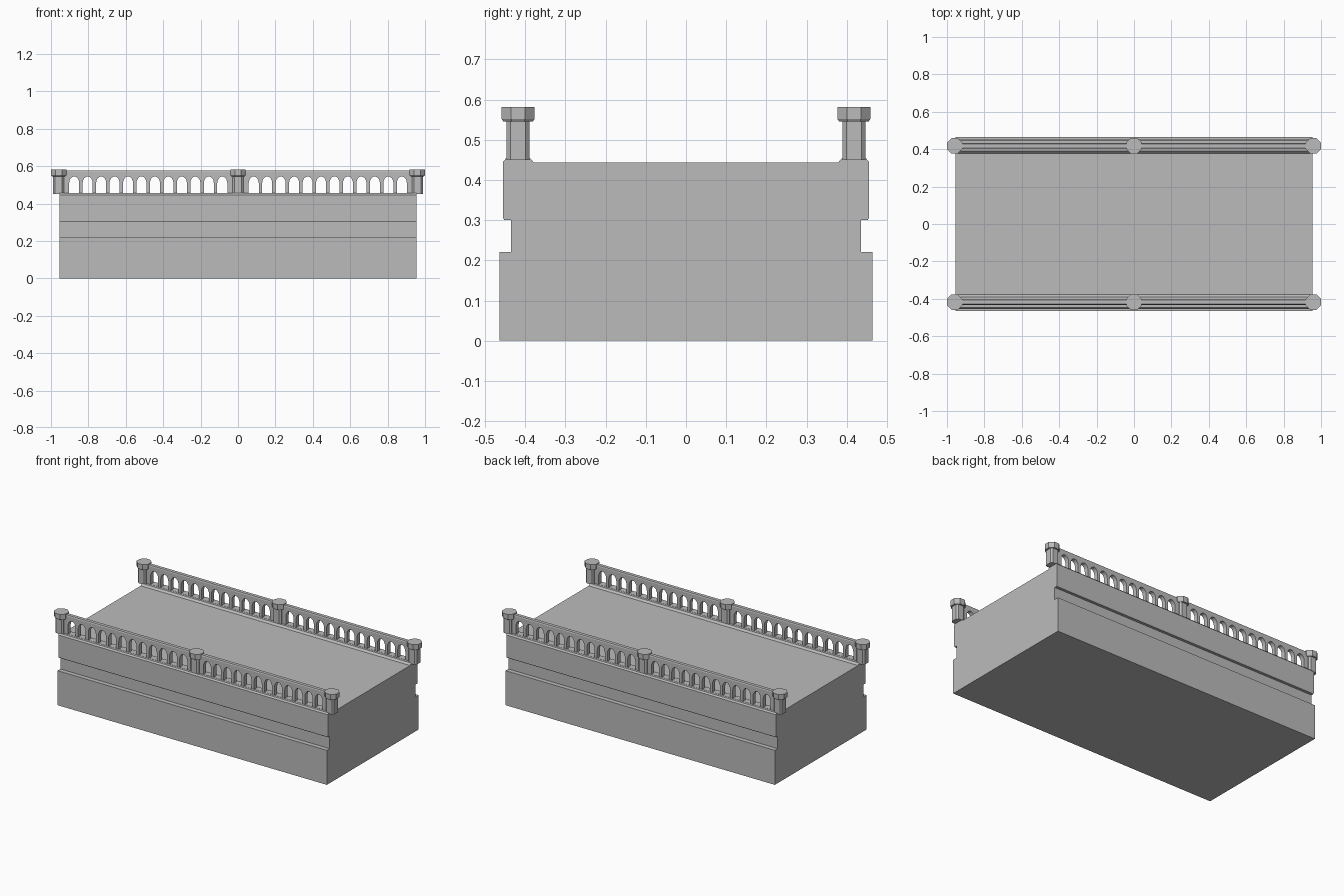
import bpy
import bmesh
import math

cube = bpy.data.objects.get("Cube")
if cube:
    bpy.data.objects.remove(cube, do_unlink=True)

stone = bpy.data.materials.new("grey_stone")
stone.use_nodes = True
GREY = (0.5, 0.5, 0.5, 1)
stone.diffuse_color = GREY
stone.node_tree.nodes["Principled BSDF"].inputs["Base Color"].default_value = GREY

HALF = 0.955      # half length of the deck
RAIL_Y = 0.418    # parapet centre line


def add_object(name, mesh):
    mesh.materials.clear()
    mesh.materials.append(stone)
    obj = bpy.data.objects.new(name, mesh)
    bpy.context.collection.objects.link(obj)
    return obj


def loft(name, rings):
    """Join equal-sized point rings into a closed solid."""
    bm = bmesh.new()
    loops = [[bm.verts.new(p) for p in ring] for ring in rings]
    bm.faces.new(loops[0])
    bm.faces.new(loops[-1])
    for a, b in zip(loops, loops[1:]):
        for i in range(len(a)):
            j = (i + 1) % len(a)
            bm.faces.new((a[i], a[j], b[j], b[i]))
    bmesh.ops.recalc_face_normals(bm, faces=bm.faces[:])
    mesh = bpy.data.meshes.new(name)
    bm.to_mesh(mesh)
    bm.free()
    return add_object(name, mesh)


def prism(name, profile, x0, x1):
    """Extrude a (y, z) profile along x."""
    return loft(name, [[(x, y, z) for y, z in profile] for x in (x0, x1)])


def post(name, x, y):
    """Eight-sided post; each section is half width, half flat, height."""
    sections = [(0.029, 0.019, 0.45), (0.029, 0.019, 0.545),
                (0.037, 0.016, 0.546), (0.041, 0.017, 0.552),
                (0.041, 0.017, 0.582)]
    rings = []
    for r, f, z in sections:
        outline = [(r, -f), (r, f), (f, r), (-f, r),
                   (-r, f), (-r, -f), (-f, -r), (f, -r)]
        rings.append([(x + u, y + v, z) for u, v in outline])
    loft(name, rings)


def arch_outline(cx):
    """Round-headed opening with a slightly pointed crown."""
    w, bottom, spring, rise = 0.027, 0.456, 0.508, 0.037
    pts = [(cx - w, bottom), (cx + w, bottom)]
    for i in range(9):
        a = math.pi * i / 8
        pts.append((cx + w * math.cos(a), spring + rise * math.sin(a)))
    return pts


def arcade(name, x0, x1, y):
    """Pierced parapet panel, filled from a flat curve with holes."""
    curve = bpy.data.curves.new(name + "_outline", 'CURVE')
    curve.dimensions = '2D'
    curve.fill_mode = 'BOTH'
    curve.extrude = 0.014
    middle = (x0 + x1) / 2
    outlines = [[(x0, 0.446), (x1, 0.446), (x1, 0.57), (x0, 0.57)]]
    outlines += [arch_outline(middle + (i - 5.5) * 0.072) for i in range(12)]
    for pts in outlines:
        spline = curve.splines.new('POLY')
        spline.points.add(len(pts) - 1)
        for point, (px, pz) in zip(spline.points, pts):
            point.co = (px, pz, 0, 1)
        spline.use_cyclic_u = True
    helper = bpy.data.objects.new(name + "_outline", curve)
    bpy.context.collection.objects.link(helper)
    graph = bpy.context.evaluated_depsgraph_get()
    mesh = bpy.data.meshes.new_from_object(helper.evaluated_get(graph))
    bpy.data.objects.remove(helper, do_unlink=True)
    for poly in mesh.polygons:
        poly.use_smooth = False
    panel = add_object(name, mesh)
    panel.rotation_euler.x = math.pi / 2
    panel.location.y = y


# Main body: plinth, recessed band, upper wall, kerbs and deck in one section
side = [(0.464, 0), (0.464, 0.221), (0.435, 0.221), (0.435, 0.3),
        (0.452, 0.3), (0.455, 0.305), (0.455, 0.446), (0.447, 0.455),
        (0.389, 0.455), (0.378, 0.443)]
prism("bridge_body", side + [(-y, z) for y, z in reversed(side)], -HALF, HALF)

# Parapets: pierced panels, coping and posts on both edges
for edge, sy in (("front", -1), ("back", 1)):
    y = sy * RAIL_Y
    for label, sx in (("right", -1), ("left", 1)):
        x0, x1 = sorted((sx * 0.02, sx * 0.94))
        arcade(f"{edge}_{label}_arcade", x0, x1, y)
        coping = [(y - 0.014, 0.57), (y + 0.014, 0.57),
                  (y + 0.011, 0.576), (y - 0.011, 0.576)]
        prism(f"{edge}_{label}_coping", coping, x0, x1)
    for label, x in (("right", -0.959), ("middle", 0), ("left", 0.959)):
        post(f"{edge}_{label}_post", x, y)
